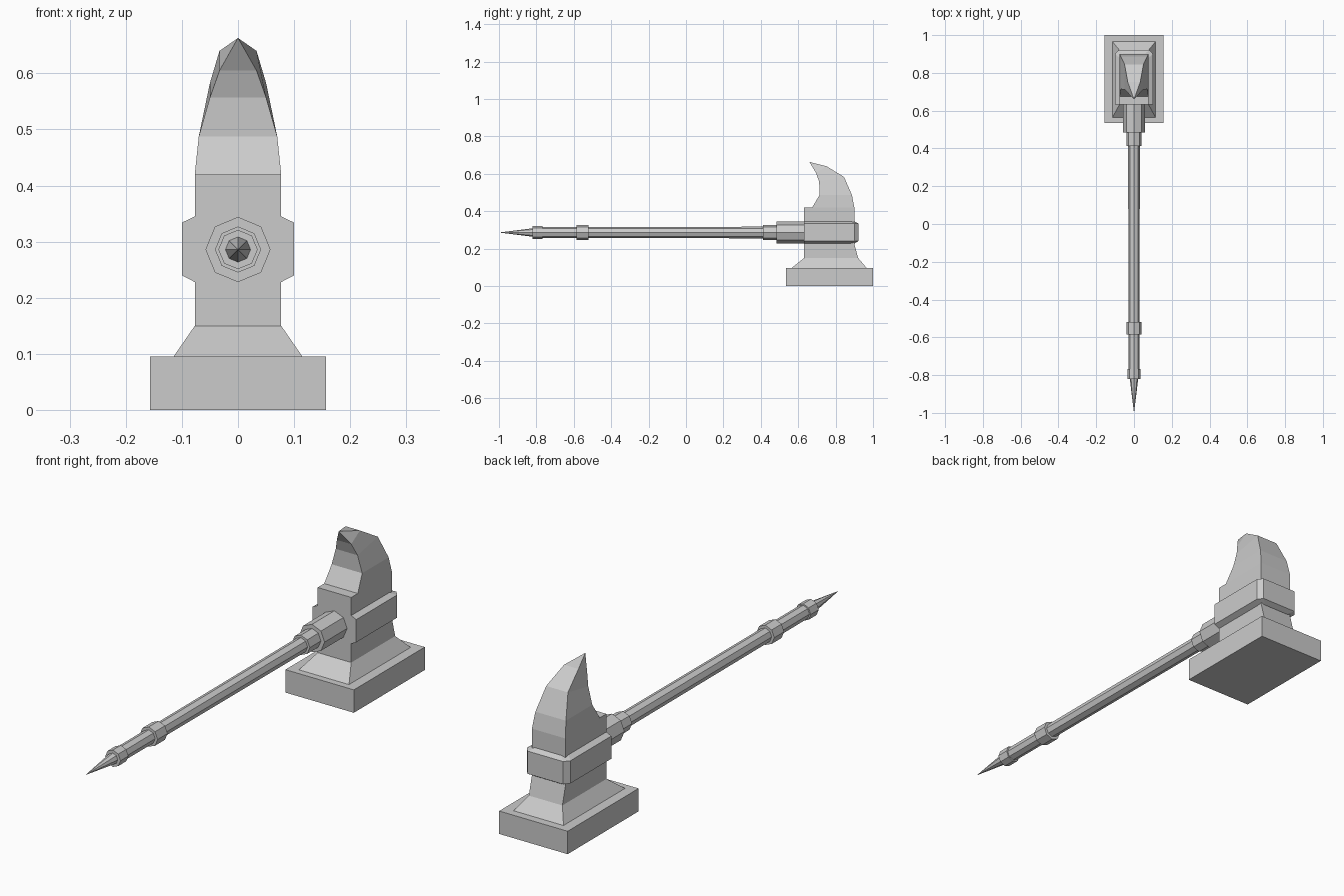
import bpy, bmesh
from math import cos, sin, tau

cube = bpy.data.objects.get("Cube")
if cube:
    bpy.data.objects.remove(cube)

grey = bpy.data.materials.new("plain grey")
grey.use_nodes = True
COLOUR = (0.6, 0.6, 0.6, 1)
grey.diffuse_color = COLOUR
grey.node_tree.nodes["Principled BSDF"].inputs["Base Color"].default_value = COLOUR


def loft(name, loops):
    """Skin matching rings of points; a ring of one point closes to a tip."""
    bm = bmesh.new()
    rings = [[bm.verts.new(p) for p in loop] for loop in loops]
    for a, b in zip(rings, rings[1:]):
        n = len(a)
        for i in range(n):
            j = (i + 1) % n
            if len(b) == 1:
                bm.faces.new((a[i], a[j], b[0]))
            else:
                bm.faces.new((a[i], a[j], b[j], b[i]))
    for ring in (rings[0], rings[-1]):
        if len(ring) > 2:
            bm.faces.new(ring)
    bmesh.ops.recalc_face_normals(bm, faces=bm.faces)
    mesh = bpy.data.meshes.new(name)
    bm.to_mesh(mesh)
    bm.free()
    mesh.materials.append(grey)
    obj = bpy.data.objects.new(name, mesh)
    bpy.context.collection.objects.link(obj)
    return obj


def rect(w, front, back, z):
    return [(-w, front, z), (w, front, z), (w, back, z), (-w, back, z)]


def turned(name, profile, axis_z=0.286, sides=8):
    """Octagonal part along y from (y, radius) pairs."""
    loops = []
    for y, r in profile:
        if r == 0:
            loops.append([(0, y, axis_z)])
        else:
            loops.append([(r * cos(tau * i / sides), y, axis_z + r * sin(tau * i / sides))
                          for i in range(sides)])
    return loft(name, loops)


# Hammer head: striking block, flared neck and body
loft("striking_block", [rect(0.157, 0.535, 1.0, 0), rect(0.157, 0.535, 1.0, 0.095)])
loft("head_body", [rect(0.115, 0.563, 0.967, 0.095), rect(0.077, 0.632, 0.92, 0.15),
                   rect(0.077, 0.632, 0.9, 0.225), rect(0.077, 0.632, 0.9, 0.42)])


# Band around the head, with chamfered rear corners
def band_ring(w, back, z):
    half = [(w, 0.632, z), (w, back - 0.022, z), (w - 0.018, back, z)]
    return half + [(-x, y, h) for x, y, h in reversed(half)]


loft("head_band", [band_ring(0.077, 0.902, 0.228), band_ring(0.1, 0.922, 0.24),
                   band_ring(0.1, 0.922, 0.334), band_ring(0.077, 0.902, 0.345)])

# Curved claw: (width, y, z) for the front edge, then the back edge
claw = [((0.077, 0.675, 0.42), (0.077, 0.9, 0.42)),
        ((0.07, 0.714, 0.487), (0.07, 0.887, 0.487)),
        ((0.05, 0.712, 0.557), (0.05, 0.845, 0.583)),
        ((0.033, 0.695, 0.605), (0.033, 0.752, 0.64))]
loft("claw", [[(-fw, fy, fz), (fw, fy, fz), (bw, by, bz), (-bw, by, bz)]
              for (fw, fy, fz), (bw, by, bz) in claw] + [[(0, 0.66, 0.663)]])

# Handle with its collars, rings and end spike
turned("handle_socket", [(0.64, 0.058), (0.485, 0.058)])
turned("handle_collar", [(0.49, 0.041), (0.412, 0.041)])
turned("handle_shaft", [(0.42, 0.031), (-0.8, 0.029)])
turned("grip_ring", [(-0.52, 0.041), (-0.585, 0.041)])
turned("end_ring", [(-0.768, 0.035), (-0.82, 0.035)])
turned("end_spike", [(-0.815, 0.023), (-1.0, 0)])
